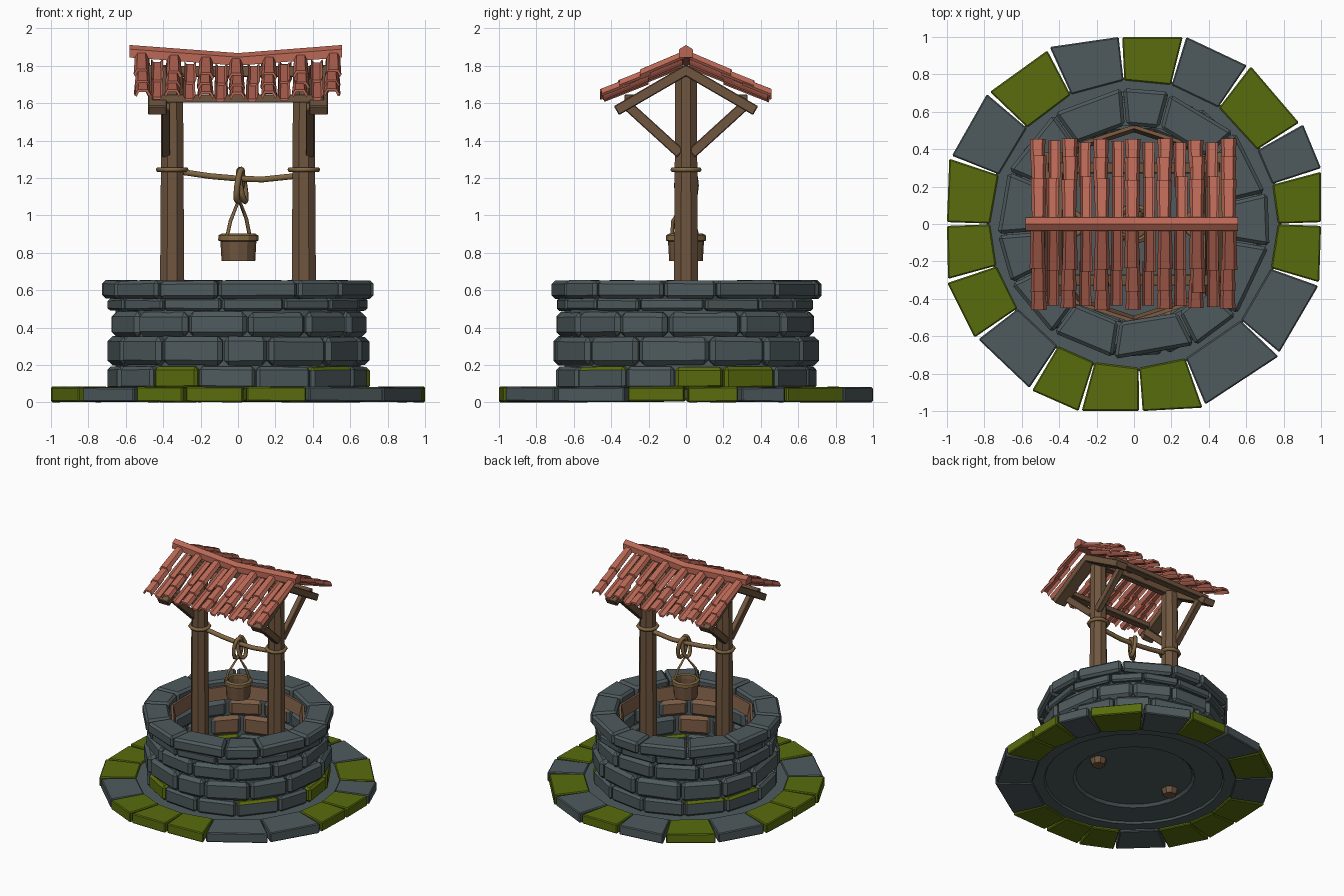
import bpy, bmesh, math, random
from mathutils import Vector

if "Cube" in bpy.data.objects:
    bpy.data.objects.remove(bpy.data.objects["Cube"])

random.seed(7)


def mat(name, c):
    m = bpy.data.materials.new(name)
    m.diffuse_color = (*c, 1)
    m.use_nodes = True
    m.node_tree.nodes["Principled BSDF"].inputs["Base Color"].default_value = m.diffuse_color
    return m


STONE = mat("slate_stone", (0.077, 0.102, 0.109))
MOSS = mat("moss_green", (0.1, 0.15, 0.004))
TILE = mat("terracotta", (0.48, 0.135, 0.09))
WOOD = mat("brown_wood", (0.16, 0.092, 0.05))
ROPE = mat("tan_rope", (0.22, 0.135, 0.055))
DIRT = mat("inner_earth", (0.2, 0.108, 0.06))


def finish(name, bm, mats):
    bmesh.ops.recalc_face_normals(bm, faces=bm.faces[:])
    me = bpy.data.meshes.new(name)
    bm.to_mesh(me)
    bm.free()
    for m in mats:
        me.materials.append(m)
    ob = bpy.data.objects.new(name, me)
    bpy.context.collection.objects.link(ob)
    return ob


def hexa(bm, pts, bevel=0.0, index=0):
    """Eight corners (bottom loop, top loop) to a bevelled block."""
    v = [bm.verts.new(p) for p in pts]
    quads = [(3, 2, 1, 0), (4, 5, 6, 7)] + [(i, (i + 1) % 4, (i + 1) % 4 + 4, i + 4) for i in range(4)]
    faces = [bm.faces.new([v[i] for i in q]) for q in quads]
    if bevel:
        edges = list({e for f in faces for e in f.edges})
        old = set(bm.faces) - set(faces)
        bmesh.ops.bevel(bm, geom=edges, offset=bevel, segments=1, affect='EDGES', profile=0.5)
        faces = [f for f in bm.faces if f not in old]
    for f in faces:
        f.material_index = index
    return faces


def stone_ring(name, cuts, r0, r1, z0, z1, bevel, moss=(), mosstop=(), earth=(),
               gap=0.004, flare=0.0, jr=0.015, jz=0.006):
    """A course of chunky wedge stones between the given cut angles."""
    bm = bmesh.new()
    lim = lambda c: max(-1.0, min(1.0, c))
    for i, a in enumerate(cuts):
        b = cuts[i + 1] if i + 1 < len(cuts) else cuts[0] + 360
        pts = []
        outer = [r1 - random.uniform(0, jr) for _ in range(2)]
        for z, s in ((z0, 1), (z1, -1)):
            for ang, r, sg in ((a, r0, 1), (a, outer[0], 1), (b, outer[1], -1), (b, r0, -1)):
                t = math.radians(ang) + sg * (gap + (flare if r > r0 else 0)) / r
                pts.append((lim(r * math.cos(t)), lim(r * math.sin(t)), z + s * random.uniform(0, jz)))
        for f in hexa(bm, pts, bevel, 1 if i in moss else 0):
            c = f.calc_center_median()
            if i in mosstop and c.z > z1 - 0.03:
                f.material_index = 1
            if i in earth and c.xy.length < r0 + 0.01:
                f.material_index = 2
    return finish(name, bm, [STONE, MOSS, DIRT])


def even_cuts(n, start):
    return [start + 360 / n * (i + random.uniform(-0.16, 0.16)) for i in range(n)]


def lathe(name, profile, n, m, loc=(0, 0, 0), closed=True, spin=0.0):
    bm = bmesh.new()
    rings = [[bm.verts.new((loc[0] + r * math.cos(spin + math.tau * k / n),
                            loc[1] + r * math.sin(spin + math.tau * k / n), loc[2] + z))
              for k in range(n)] for r, z in profile]
    pairs = list(zip(rings, rings[1:])) + ([(rings[-1], rings[0])] if closed else [])
    for p, q in pairs:
        for k in range(n):
            bm.faces.new((p[k], p[(k + 1) % n], q[(k + 1) % n], q[k]))
    if not closed:
        bm.faces.new(rings[0])
        bm.faces.new(rings[-1])
    return finish(name, bm, [m])


def beam(name, p, q, w, h, m=WOOD):
    """Rectangular timber from p to q, w sideways and h upwards."""
    p, q = Vector(p), Vector(q)
    d = (q - p).normalized()
    side = d.cross(Vector((0, 0, 1))).normalized() * w / 2
    up = side.cross(d).normalized() * h / 2
    bm = bmesh.new()
    hexa(bm, [c + s for c in (p, q) for s in (-side - up, side - up, side + up, -side + up)], 0.005)
    return finish(name, bm, [m])


def rope(name, pts, r, cyclic=False):
    cu = bpy.data.curves.new(name, 'CURVE')
    cu.dimensions = '3D'
    cu.bevel_depth, cu.bevel_resolution, cu.use_fill_caps = r, 1, True
    sp = cu.splines.new('POLY')
    sp.points.add(len(pts) - 1)
    for s, p in zip(sp.points, pts):
        s.co = (*p, 1)
    sp.use_cyclic_u = cyclic
    cu.materials.append(ROPE)
    ob = bpy.data.objects.new(name, cu)
    bpy.context.collection.objects.link(ob)
    bpy.ops.object.select_all(action='DESELECT')
    ob.select_set(True)
    bpy.context.view_layer.objects.active = ob
    bpy.ops.object.convert(target='MESH')


# paving around the well
paving = [0, 16, 31, 54, 75, 94, 116, 138, 160, 180, 197, 216, 238, 254, 272, 291, 318, 342]
stone_ring("paving_stones", paving, 0.77, 1.05, 0.0, 0.085, 0.007,
           moss=(0, 2, 4, 6, 8, 9, 10, 12, 13, 14, 17), gap=0.002, flare=0.008, jr=0.015)
# slab under the wall, stepped up underneath
lathe("base_slab", [(0.44, 0.055), (0.46, 0.035), (0.67, 0.035), (0.68, 0.02), (0.79, 0.02), (0.79, 0.068)],
      28, STONE, closed=False)

# wall courses, mortar core and coping
course1 = [-5, 17, 43, 70, 97, 124, 151, 178, 204, 229, 252, 278, 304, 332]
stone_ring("wall_course_1", course1, 0.51, 0.71, 0.066, 0.195, 0.018, moss=(0, 1, 9), mosstop=(5, 6, 12))
stone_ring("wall_course_2", even_cuts(13, 10), 0.51, 0.72, 0.195, 0.355, 0.026, earth=(3, 4, 10))
stone_ring("wall_course_3", even_cuts(13, 24), 0.51, 0.705, 0.348, 0.487, 0.026, earth=(2, 3, 9, 10))
stone_ring("wall_course_4", even_cuts(14, 5), 0.51, 0.705, 0.488, 0.56, 0.012)
stone_ring("coping_stones", even_cuts(13, 16), 0.53, 0.735, 0.552, 0.655, 0.018)
lathe("wall_core", [(0.53, 0.05), (0.655, 0.05), (0.655, 0.58), (0.53, 0.58)], 26, STONE)
lathe("earth_lining", [(0.49, 0.51), (0.53, 0.5), (0.53, 0.61), (0.51, 0.61)], 10, DIRT, spin=math.pi / 10)

# posts, rafters, braces
for s, side in ((-1, "left"), (1, "right")):
    lathe(side + "_post", [(0.05, 0.01), (0.07, 0.07), (0.07, 0.65), (0.065, 1.3), (0.063, 1.76)], 8, WOOD,
          loc=(0.352 * s, 0, 0), closed=False, spin=math.pi / 8)
    rope(side + "_post_rope", [(0.352 * s + 0.074 * math.cos(k * math.tau / 10),
                                0.074 * math.sin(k * math.tau / 10), 1.245) for k in range(10)], 0.014, True)
    for t, end in ((-1, "front"), (1, "back")):
        beam(f"{side}_{end}_rafter", (0.43 * s, -0.012 * t, 1.782), (0.43 * s, 0.372 * t, 1.56), 0.1, 0.055)
        beam(f"{side}_{end}_brace", (0.385 * s, 0.03 * t, 1.33), (0.385 * s, 0.31 * t, 1.585), 0.045, 0.055)
for t, end in ((-1, "front"), (1, "back")):
    beam(end + "_purlin", (-0.46, 0.3 * t, 1.625), (0.46, 0.3 * t, 1.625), 0.06, 0.045)
beam("ridge_beam", (-0.46, 0, 1.77), (0.46, 0, 1.77), 0.05, 0.06)


# roof tiles: curved cover tiles over narrow trough tiles
def roof_z(x, y):
    return 1.832 - 0.475 * abs(y) + 0.035 * (abs(x) / 0.55 - 0.5) * (1 - abs(y))


def tile(bm, x, t, y0, y1, w0, w1, h, lift):
    """Bent plate running down the slope; h>0 arches up, h<0 forms a trough."""
    th, rings = 0.014, []
    for y, w, l in ((y0, w0, lift), (y1, w1, lift + 0.016)):
        z = roof_z(x, y) + l
        top = [(-1, 0), (-0.6, 0.75), (0.6, 0.75), (1, 0)]
        out = [(x + u * w / 2, t * y, z + v * h + th) for u, v in top]
        inn = [(x + u * w * 0.4, t * y, z + v * h) for u, v in reversed(top)]
        rings.append([bm.verts.new(p) for p in out + inn])
    a, b = rings
    for k in range(8):
        bm.faces.new((a[k], a[(k + 1) % 8], b[(k + 1) % 8], b[k]))
    for r in rings:
        for k in range(3):
            bm.faces.new((r[k], r[k + 1], r[6 - k], r[7 - k]))


for t, end in ((-1, "front"), (1, "back")):
    bm = bmesh.new()
    for i in range(7):
        x = -0.515 + 0.17 * i
        for y0, y1 in ((0.0, 0.24), (0.19, 0.36), (0.3, 0.455)):
            j = random.uniform(-0.006, 0.006)
            tile(bm, x + j, t, y0, y1 + j, 0.07, 0.084, 0.036, -0.004)
        if i < 6:
            for y0, y1 in ((0.02, 0.25), (0.2, 0.44)):
                j = random.uniform(-0.006, 0.006)
                tile(bm, x + 0.085 + j, t, y0, y1 + j, 0.06, 0.066, -0.02, -0.012)
    finish(end + "_roof_tiles", bm, [TILE])

# sagging ridge cap in two lengths
section = [(-0.038, -0.04), (0.038, -0.04), (0.036, 0.005), (0, 0.027), (-0.036, 0.005)]
bm = bmesh.new()
loops = [[bm.verts.new((x, y, z + v)) for y, v in section]
         for x, z in ((-0.58, 1.884), (0.0, 1.841), (0.555, 1.884))]
for a, b in zip(loops, loops[1:]):
    for k in range(5):
        bm.faces.new((a[k], a[(k + 1) % 5], b[(k + 1) % 5], b[k]))
bm.faces.new(loops[0])
bm.faces.new(loops[2])
finish("ridge_cap", bm, [TILE])

# rope line, hanging knot and bucket
rope("cross_rope", [(-0.3, 0, 1.232), (-0.15, 0, 1.21), (0.0, 0, 1.197), (0.13, 0, 1.192), (0.3, 0, 1.21)], 0.018)
for n, (dx, dy, tilt) in enumerate(((0.0, -0.015, 0.12), (0.015, 0.018, -0.16))):
    rope(f"knot_loop_{n + 1}", [(0.008 + dx + 0.012 * math.cos(a) + tilt * 0.09 * math.sin(a),
                                 dy + 0.035 * math.cos(a), 1.16 + 0.085 * math.sin(a))
                                for a in [k * math.tau / 12 for k in range(12)]], 0.016, True)
rope("bucket_handle", [(-0.06, -0.075, 0.88), (-0.04, -0.07, 0.97), (0.005, 0, 1.085),
                       (0.045, 0.04, 0.98), (0.065, 0.065, 0.88)], 0.01)
lathe("bucket", [(0.0005, 0.755), (0.09, 0.755), (0.097, 0.875), (0.078, 0.875), (0.074, 0.775), (0.0005, 0.775)],
      12, WOOD, loc=(0.002, 0, 0))
lathe("bucket_rim", [(0.092, 0.86), (0.108, 0.866), (0.107, 0.893), (0.09, 0.902), (0.077, 0.895), (0.077, 0.866)],
      12, ROPE, loc=(0.002, 0, 0))
